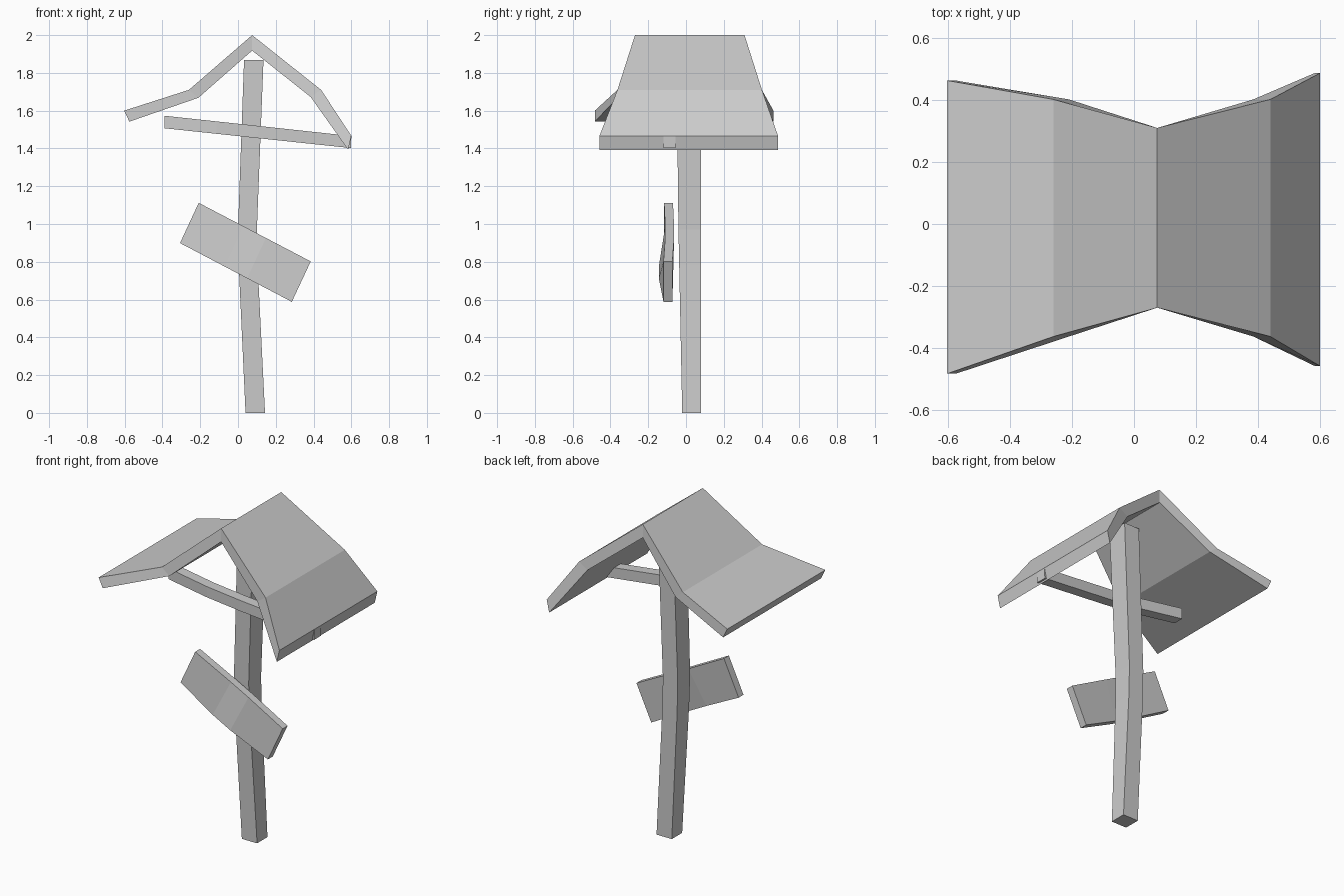
import bpy, bmesh

if "Cube" in bpy.data.objects:
    bpy.data.objects.remove(bpy.data.objects["Cube"])


def loft(name, rings):
    """Flat-faced bar through a series of four-cornered rings."""
    bm = bmesh.new()
    vs = [[bm.verts.new(p) for p in ring] for ring in rings]
    for a, b in zip(vs, vs[1:]):
        for i in range(4):
            j = (i + 1) % 4
            bm.faces.new((a[i], a[j], b[j], b[i]))
    bm.faces.new(vs[0])
    bm.faces.new(vs[-1])
    bmesh.ops.recalc_face_normals(bm, faces=bm.faces)
    mesh = bpy.data.meshes.new(name)
    bm.to_mesh(mesh)
    bm.free()
    obj = bpy.data.objects.new(name, mesh)
    bpy.context.collection.objects.link(obj)
    return obj


def plank_ring(top, bottom, top_y, bottom_y, depth):
    """Ring across a plank: (x, z) of both edges, front y of both, depth."""
    (tx, tz), (bx, bz) = top, bottom
    return [(tx, top_y, tz), (tx, top_y + depth, tz),
            (bx, bottom_y + depth, bz), (bx, bottom_y, bz)]


def mix(a, b, t):
    return tuple(p + (q - p) * t for p, q in zip(a, b))


# Slightly crooked post: z, x range, y range
loft("post", [[(x0, y0, z), (x1, y0, z), (x1, y1, z), (x0, y1, z)]
              for z, x0, x1, y0, y1 in [(0, .04, .143, -.02, .08),
                                        (.78, .004, .104, -.036, .08),
                                        (.97, .0, .1, -.04, .08),
                                        (1.868, .032, .135, -.05, .08)]])

# Flared roof: outer point, inner point, y range
roof = [((-.603, 1.60), (-.575, 1.542), -.483, .463),
        ((-.26, 1.71), (-.21, 1.668), -.363, .402),
        ((.075, 2.0), (.075, 1.918), -.27, .31),
        ((.44, 1.71), (.385, 1.672), -.363, .402),
        ((.60, 1.467), (.583, 1.393), -.458, .487)]
loft("roof", [plank_ring(o, i, y0, y0, y1 - y0) for o, i, y0, y1 in roof])

# Bowed cross beam under the roof
loft("cross_beam", [plank_ring(mix((-.39, 1.573), (.60, 1.466), t),
                               mix((-.39, 1.507), (.598, 1.402), t), y, y, .065)
                    for t, y in [(0, -.115), (.28, -.137), (.5, -.137), (1, -.12)]])

# Tilted sign board, bulging at its lower middle
loft("sign_board", [plank_ring(mix((-.208, 1.112), (.385, .802), t),
                               mix((-.307, .899), (.285, .588), t), yt, yb, .047)
                    for t, yt, yb in [(0, -.116, -.116), (.4, -.11, -.144),
                                      (.6, -.11, -.144), (1, -.119, -.119)]])
